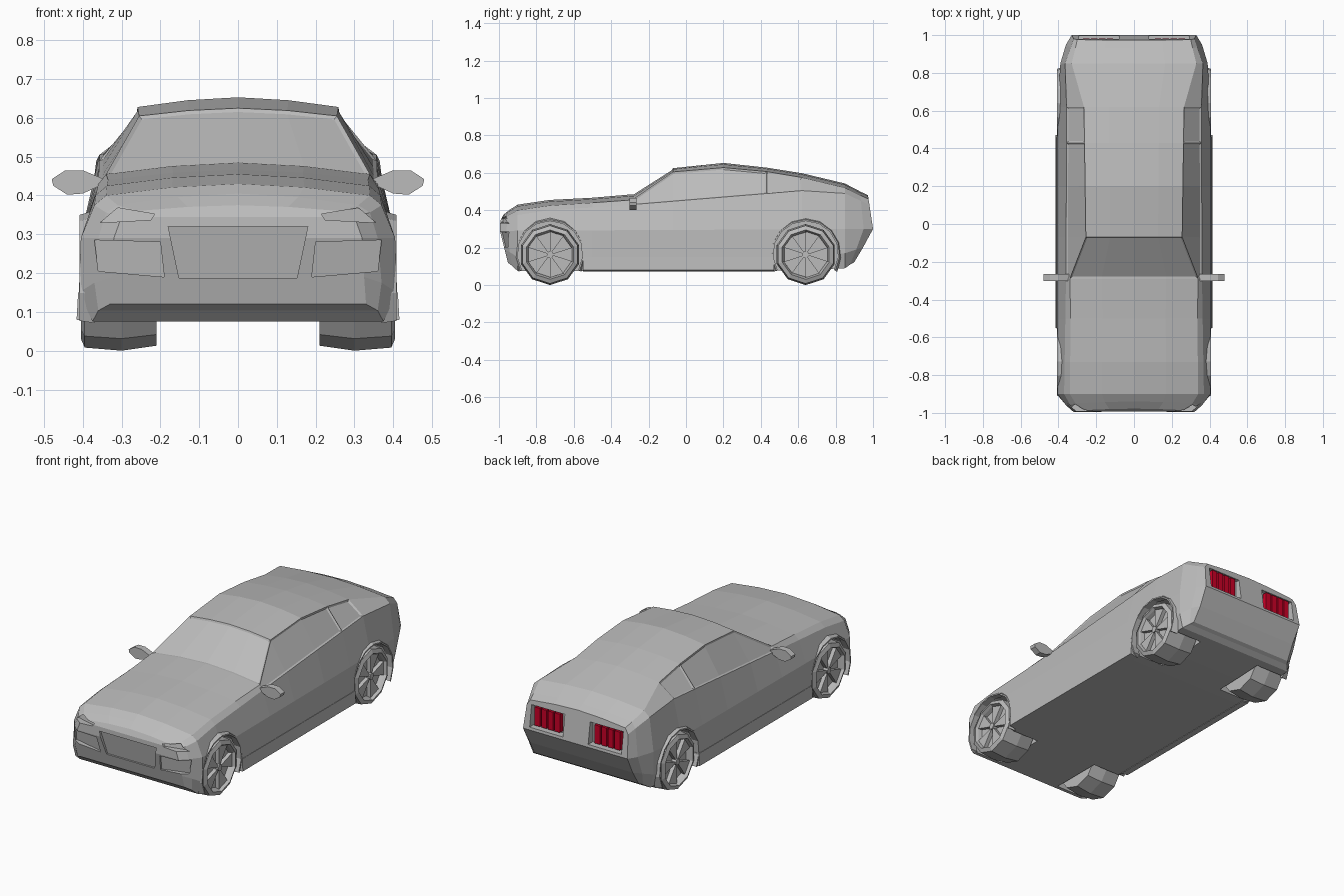
import bpy, bmesh, math
from mathutils import Vector
from mathutils.bvhtree import BVHTree

if "Cube" in bpy.data.objects:
    bpy.data.objects.remove(bpy.data.objects["Cube"])


def material(name, rgb):
    m = bpy.data.materials.new(name)
    m.diffuse_color = (*rgb, 1)
    m.use_nodes = True
    m.node_tree.nodes["Principled BSDF"].inputs["Base Color"].default_value = m.diffuse_color
    return m


GREY = material("grey paint", (0.5, 0.5, 0.5))
RED = material("red light", (0.6, 0.0, 0.02))


def make(name, bm, mat=GREY, mirror=True):
    bmesh.ops.recalc_face_normals(bm, faces=bm.faces)
    me = bpy.data.meshes.new(name)
    bm.to_mesh(me)
    bm.free()
    me.materials.append(mat)
    ob = bpy.data.objects.new(name, me)
    bpy.context.collection.objects.link(ob)
    if mirror:
        mod = ob.modifiers.new("mirror", 'MIRROR')
        mod.use_mirror_merge = False
    return ob


def solid(bm, a, b):
    """Closed solid between two matching outlines."""
    va, vb = [bm.verts.new(p) for p in a], [bm.verts.new(p) for p in b]
    n = len(a)
    bm.faces.new(va)
    bm.faces.new(vb[::-1])
    for i in range(n):
        j = (i + 1) % n
        bm.faces.new((va[i], vb[i], vb[j], va[j]))


def box(bm, x0, x1, y0, y1, z0, z1):
    q = [(x0, z0), (x1, z0), (x1, z1), (x0, z1)]
    solid(bm, [(x, y0, z) for x, z in q], [(x, y1, z) for x, z in q])


def circle(x, cy, cz, r, n, start=-math.pi / 2):
    return [(x, cy + r * math.cos(start + math.tau * i / n),
             cz + r * math.sin(start + math.tau * i / n)) for i in range(n)]


def lerp(curve, y):
    if y <= curve[0][0]:
        return curve[0][1]
    for (a, p), (b, q) in zip(curve, curve[1:]):
        if y <= b:
            return p + (q - p) * (y - a) / (b - a)
    return curve[-1][1]


# Body: guide curves along the length, as (y, value)
STATIONS = [-.995, -.96, -.9, -.73, -.5, -.29, -.07, .2, .43, .62, .85, .95, 1.0]
BOT_X = [(-.995, .33), (-.96, .36), (-.9, .375), (.85, .37), (1, .33)]
BOT_Z = [(-.995, .12), (-.9, .075), (.5, .075), (.85, .09), (1, .12)]
SILL_X = [(-.995, .325), (-.96, .37), (-.9, .41), (.5, .41), (.85, .39), (.95, .36), (1, .325)]
SILL_Z = [(-.995, .19), (-.9, .15), (.62, .15), (.85, .17), (1, .2)]
WAIST_X = [(-.995, .32), (-.96, .36), (-.9, .405), (.6, .405), (.85, .39), (.95, .36), (1, .33)]
WAIST_Z = [(-1, .29), (1, .30)]
SHO_X = [(-.995, .30), (-.96, .34), (-.9, .37), (-.29, .36), (.62, .357), (.85, .365), (1, .32)]
SHO_Z = [(-.995, .345), (-.9, .375), (-.73, .40), (-.5, .415), (-.29, .43), (.62, .505), (.85, .49), (1, .43)]
EDGE_X = [(-.995, .26), (-.96, .31), (-.9, .34), (-.5, .335), (-.29, .34), (-.07, .255), (.62, .265), (.85, .33), (1, .30)]
EDGE_Z = [(-.995, .36), (-.9, .40), (-.73, .425), (-.5, .44), (-.29, .455), (-.07, .605), (.2, .628), (.43, .607), (.62, .575), (.85, .52), (1, .46)]
TOP_Z = [(-.995, .375), (-.96, .405), (-.9, .43), (-.73, .455), (-.5, .467), (-.29, .485), (-.07, .625), (.2, .653), (.43, .628), (.62, .598), (.85, .543), (1, .48)]


def lean(y, z):
    """Slope the nose and the tail."""
    if y < -.9:
        y += (-.9 - y) / .095 * (max(0, .29 - z) * .25 + max(0, z - .34) * .5)
    if y > .85:
        y -= (y - .85) / .15 * (max(0, .29 - z) * .6 + max(0, z - .30) * .15)
    return y


def ring(y):
    ex, ez, tz = lerp(EDGE_X, y), lerp(EDGE_Z, y), lerp(TOP_Z, y)
    bz = lerp(BOT_Z, y)
    half = [(0, bz), (lerp(BOT_X, y), bz), (lerp(SILL_X, y), lerp(SILL_Z, y)),
            (lerp(WAIST_X, y), lerp(WAIST_Z, y)), (lerp(SHO_X, y), lerp(SHO_Z, y)),
            (ex, ez), (ex * .5, ez + .7 * (tz - ez)), (0, tz)]
    return [(x, lean(y, z), z) for x, z in half + [(-x, z) for x, z in half[6:0:-1]]]


bm = bmesh.new()
rings = [[bm.verts.new(p) for p in ring(y)] for y in STATIONS]
N = 14
skin = {}
for s in range(len(rings) - 1):
    for i in range(N):
        j = (i + 1) % N
        skin[s, i] = bm.faces.new((rings[s][i], rings[s][j], rings[s + 1][j], rings[s + 1][i]))
for r in (rings[0], rings[-1]):          # nose and tail in rows
    bm.faces.new((r[0], r[1], r[13]))
    for i in range(1, 6):
        bm.faces.new((r[i], r[i + 1], r[13 - i], r[14 - i]))
    bm.faces.new((r[6], r[7], r[8]))
bmesh.ops.recalc_face_normals(bm, faces=bm.faces)

# Windows: sunk panes for windscreen, doors and rear quarters
panes = [[skin[5, i] for i in (5, 6, 7, 8)]]
for i in (4, 9):
    panes += [[skin[s, i] for s in (5, 6, 7)], [skin[8, i]]]
for faces in panes:
    bmesh.ops.inset_region(bm, faces=faces, thickness=.009, depth=-.006, use_even_offset=True)
bm.normal_update()
surface = BVHTree.FromBMesh(bm)
body = make("car_body", bm, mirror=False)

# Cutters: wheel arches, tail light recesses, grille, intakes, headlights
WHEELS, WZ = (-.727, .64), .163
bm = bmesh.new()
for cy in WHEELS:
    solid(bm, circle(.2, cy, WZ + .005, .18, 12), circle(.5, cy, WZ + .005, .18, 12))
box(bm, .08, .29, .955, 1.1, .315, .437)


def sink(outline, depth):
    back = []
    for x, z in outline:
        hit = surface.ray_cast(Vector((x, -2, z)), Vector((0, 1, 0)))[0]
        back.append((x, (hit.y if hit else -.9) + depth, z))
    solid(bm, [(x, -1.2, z) for x, z in outline], back)


sink([(.2, .28), (.37, .285), (.36, .205), (.19, .19)], .01)
sink([(.215, .352), (.31, .368), (.355, .33), (.225, .337)], .012)
cutter = make("recess_cutter", bm)

bm = bmesh.new()
sink([(-.18, .32), (.18, .32), (.152, .187), (-.152, .187)], .01)
grille = make("grille_cutter", bm, mirror=False)
for c in (cutter, grille):
    c.hide_render = True
    c.hide_set(True)
    mod = body.modifiers.new("cut", 'BOOLEAN')
    mod.operation, mod.solver, mod.object = 'DIFFERENCE', 'EXACT', c

# Tail lights: four upright bars per side
bm = bmesh.new()
for k in range(4):
    x = .11 + k * .042
    box(bm, x, x + .033, .95, .982, .325, .43)
make("tail_lights", bm, RED)

# Wheels: turned tyre with dished rim, wedge spokes and hub
TYRE = [(.21, .15), (.30, .163), (.395, .155), (.405, .132), (.39, .125), (.368, .12)]
for label, cy in zip(("front", "rear"), WHEELS):
    bm = bmesh.new()
    loops = [[bm.verts.new(p) for p in circle(x, cy, WZ, r, 10)] for x, r in TYRE]
    for a, b in zip(loops, loops[1:]):
        for i in range(10):
            j = (i + 1) % 10
            bm.faces.new((a[i], a[j], b[j], b[i]))
    bm.faces.new(loops[0])
    bm.faces.new(loops[-1])
    rim = circle(0, cy, WZ, .123, 10)
    for k in range(0, 10, 2):
        tri = [(cy, WZ), rim[k][1:], rim[k + 1][1:]]
        solid(bm, [(.36, *p) for p in tri], [(.39, *p) for p in tri])
    solid(bm, circle(.36, cy, WZ, .018, 10), circle(.397, cy, WZ, .018, 10))
    make(label + "_wheels", bm)

    # Wheel arch lips
    bm = bmesh.new()
    arc = [math.radians(-30 + 24 * i) for i in range(11)]
    prev = None
    for a in arc:
        sec = [bm.verts.new((x, cy + r * math.cos(a), WZ + .005 + r * math.sin(a)))
               for x, r in ((.37, .174), (.408, .174), (.408, .182), (.37, .194))]
        if prev:
            for i in range(4):
                j = (i + 1) % 4
                bm.faces.new((prev[i], prev[j], sec[j], sec[i]))
        else:
            bm.faces.new(sec)
        prev = sec
    bm.faces.new(prev)
    make(label + "_arch_lips", bm)

# Side skirts
bm = bmesh.new()
skirt = [(.37, .072), (.416, .08), (.412, .15), (.38, .15)]
solid(bm, [(x, -.55, z) for x, z in skirt], [(x, .47, z) for x, z in skirt])
make("side_skirts", bm)

# Door mirrors
bm = bmesh.new()
pod = [(.345, .442), (.40, .465), (.445, .465), (.48, .442), (.476, .425),
       (.44, .402), (.40, .405), (.345, .43)]
solid(bm, [(x, -.302, z) for x, z in pod], [(x, -.265, z) for x, z in pod])
make("door_mirrors", bm)
